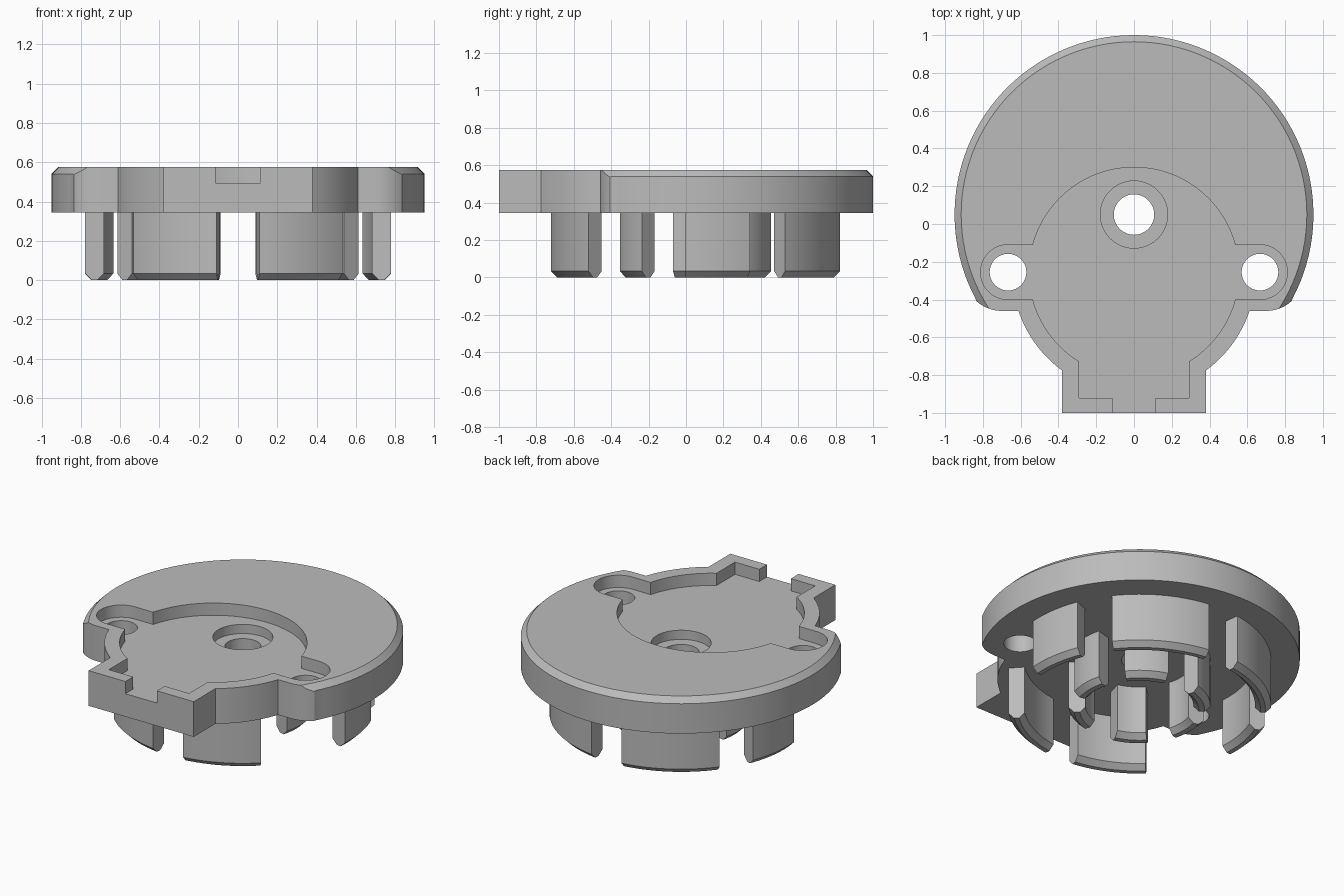
import bpy, bmesh
from math import radians, cos, sin, ceil

default = bpy.data.objects.get("Cube")
if default:
    bpy.data.objects.remove(default, do_unlink=True)

CY = 0.05                              # centre of the round plate in y
BOTTOM, TOP, FLOOR = 0.345, 0.575, 0.495

grey = bpy.data.materials.new("plain grey")
grey.use_nodes = True
grey.diffuse_color = (0.5, 0.5, 0.5, 1)
grey.node_tree.nodes["Principled BSDF"].inputs["Base Color"].default_value = (0.5, 0.5, 0.5, 1)


def finish(name, bm):
    bmesh.ops.recalc_face_normals(bm, faces=bm.faces)
    mesh = bpy.data.meshes.new(name)
    bm.to_mesh(mesh)
    bm.free()
    mesh.materials.append(grey)
    obj = bpy.data.objects.new(name, mesh)
    bpy.context.collection.objects.link(obj)
    return obj


def arc(cx, cy, r, a0, a1, step=3):
    n = max(2, ceil(abs(a1 - a0) / step))
    angles = [radians(a0 + (a1 - a0) * i / n) for i in range(n + 1)]
    return [(cx + r * cos(a), cy + r * sin(a)) for a in angles]


def mirrored(half):
    """Close a right-hand half outline that ends on the y axis."""
    return half + [(-x, y) for x, y in reversed(half[:-1])]


def prism(name, outline, z0, z1):
    bm = bmesh.new()
    face = bm.faces.new([bm.verts.new((x, y, z0)) for x, y in outline])
    top = bmesh.ops.extrude_face_region(bm, geom=[face])["geom"]
    verts = [v for v in top if isinstance(v, bmesh.types.BMVert)]
    bmesh.ops.translate(bm, verts=verts, vec=(0, 0, z1 - z0))
    return finish(name, bm)


def arc_sweep(name, section, a0, a1, step=3):
    """Sweep an (r, z) section around the plate axis."""
    bm = bmesh.new()
    n = max(2, ceil(abs(a1 - a0) / step))
    rings = []
    for i in range(n + 1):
        a = radians(a0 + (a1 - a0) * i / n)
        rings.append([bm.verts.new((r * cos(a), CY + r * sin(a), z)) for r, z in section])
    k = len(section)
    for p, q in zip(rings, rings[1:]):
        for j in range(k):
            bm.faces.new((p[j], p[(j + 1) % k], q[(j + 1) % k], q[j]))
    bm.faces.new(rings[0])
    bm.faces.new(rings[-1])
    return finish(name, bm)


def select_only(obj):
    bpy.ops.object.select_all(action='DESELECT')
    obj.select_set(True)
    bpy.context.view_layer.objects.active = obj


def cut(target, cutter):
    cutter.hide_render = True
    mod = target.modifiers.new("cut", 'BOOLEAN')
    mod.operation, mod.solver, mod.object = 'DIFFERENCE', 'EXACT', cutter
    select_only(target)
    bpy.ops.object.modifier_apply(modifier=mod.name)
    bpy.data.objects.remove(cutter, do_unlink=True)


def smooth(obj):
    select_only(obj)
    bpy.ops.object.shade_smooth_by_angle(angle=radians(25))


# Round plate with ears and a square neck at the front
outline = mirrored(
    [(0.38, -1)]
    + arc(0, -0.255, 0.645, -53.9, -18.5)
    + arc(0.70, -0.26, 0.2, -88, -47, 6)
    + arc(0, CY, 0.95, -28, 90))
plate = prism("base_plate", outline, BOTTOM, TOP)

# Chamfer on the round rim only
cut(plate, arc_sweep("rim_chamfer_cutter",
                     [(0.905, 0.585), (0.97, 0.52), (0.97, 0.585)], -36, 216))

# Shallow recess with side slots and a front notch
recess = mirrored(
    [(0.114, -1.1), (0.114, -0.92), (0.29, -0.92)]
    + arc(0, -0.255, 0.555, -58.5, -15.1)
    + arc(0.667, -0.255, 0.145, -90, 90, 6)
    + arc(0, -0.255, 0.555, 15.1, 90))
cut(plate, prism("recess_cutter", recess, FLOOR, 0.7))

# Centre counterbore and the three through holes
cut(plate, prism("counterbore_cutter", arc(0, CY, 0.178, 0, 360, 6)[:-1], 0.435, 0.7))
for x, y, r in ((0, CY, 0.107), (0.667, -0.255, 0.097), (-0.667, -0.255, 0.097)):
    cut(plate, prism("hole_cutter", arc(x, y, r, 0, 360, 6)[:-1], 0.2, 0.7))
smooth(plate)


# Curved legs in two rings, chamfered at the foot
def leg_section(r0, r1, c=0.033):
    return [(r0, 0.36), (r0, c), (r0 + c, 0), (r1 - c, 0), (r1, c), (r1, 0.36)]


rings = {
    "outer": (0.685, 0.78, {"back": (38, 82), "middle": (-4, 22), "front": (-82, -47)}),
    "inner": (0.32, 0.42, {"back": (38, 74), "middle": (-16.5, 15), "front": (-74, -43)}),
}
for ring, (r0, r1, legs) in rings.items():
    for place, (a0, a1) in legs.items():
        smooth(arc_sweep(f"{ring}_{place}_leg_left", leg_section(r0, r1), a0, a1))
        smooth(arc_sweep(f"{ring}_{place}_leg_right", leg_section(r0, r1), 180 - a1, 180 - a0))
bpy.ops.object.select_all(action='DESELECT')
